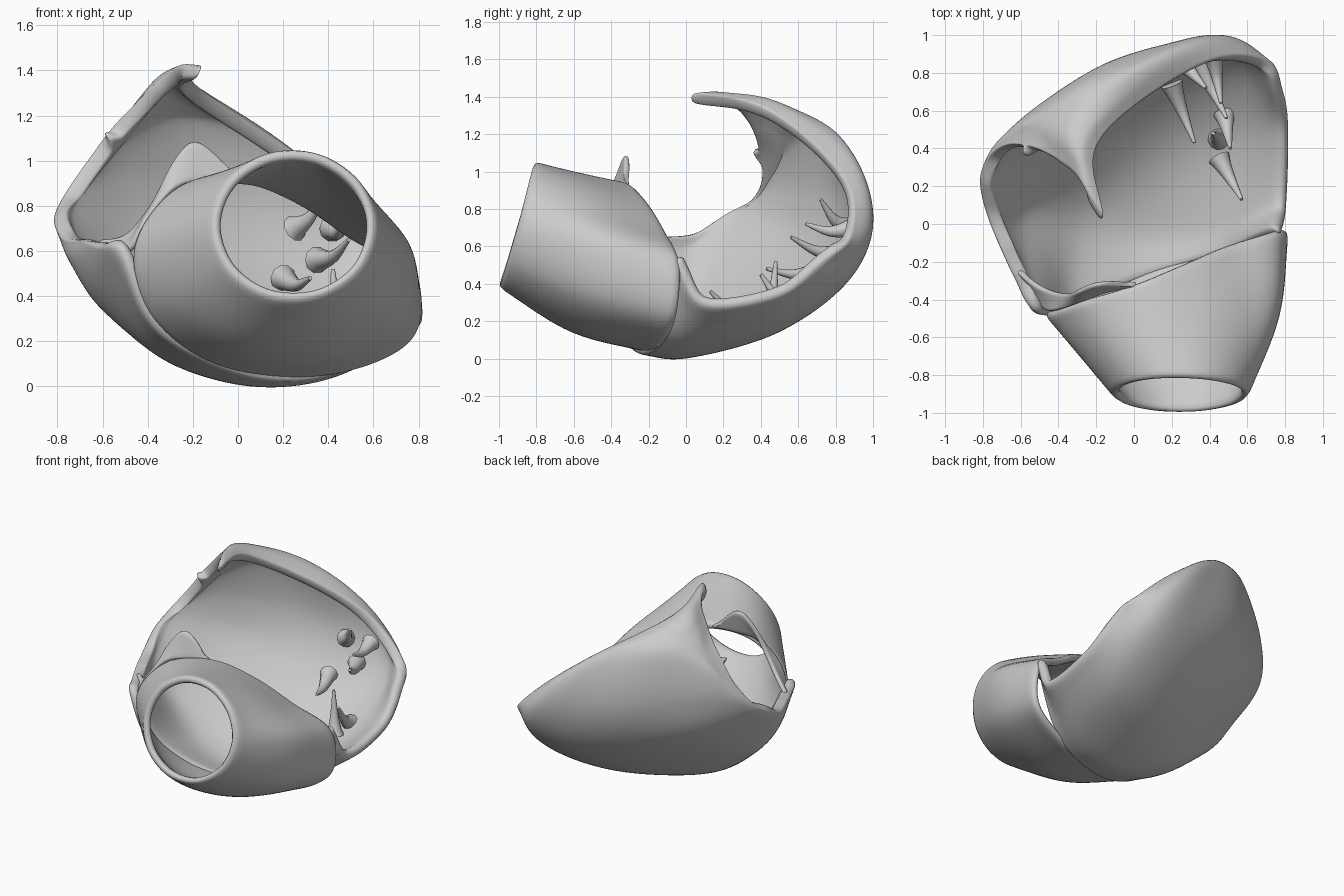
import bpy, bmesh, math
from mathutils import Vector

cube = bpy.data.objects.get("Cube")
if cube:
    bpy.data.objects.remove(cube)

grey = bpy.data.materials.new("clay grey")
grey.use_nodes = True
grey.diffuse_color = (0.6, 0.6, 0.6, 1)
grey.node_tree.nodes["Principled BSDF"].inputs["Base Color"].default_value = grey.diffuse_color


def points(*rows):
    """Control points given in hundredths of a unit."""
    return [Vector(p) / 100 for p in rows]


def smooth_path(ctrl, steps, closed=False):
    """Interpolating spline through the control points."""
    n, out = len(ctrl), []
    for i in range(n if closed else n - 1):
        p1, p2 = ctrl[i], ctrl[(i + 1) % n]
        p0 = ctrl[i - 1] if closed or i else p1 * 2 - p2
        p3 = ctrl[(i + 2) % n] if closed or i + 2 < n else p2 * 2 - p1
        for s in range(steps):
            t = s / steps
            out.append(0.5 * (2 * p1 + (p2 - p0) * t + (2 * p0 - 5 * p1 + 4 * p2 - p3) * t * t
                              + (3 * p1 - p0 - 3 * p2 + p3) * t ** 3))
    return out if closed else out + [ctrl[-1]]


def loft(name, rows, steps, thickness, centre, closed=False):
    """Smooth walled surface through rows of control points, thickened towards the centre."""
    rows = [smooth_path(r, steps, closed) for r in rows]
    bm = bmesh.new()
    grid = [[bm.verts.new(p) for p in smooth_path(col, steps)] for col in zip(*rows)]
    n = len(grid)
    for i in range(n if closed else n - 1):
        a, b = grid[i], grid[(i + 1) % n]
        for j in range(len(a) - 1):
            bm.faces.new((a[j], b[j], b[j + 1], a[j + 1]))
    bm.normal_update()
    outward = sum(f.normal.dot(f.calc_center_median() - Vector(centre)) * f.calc_area() for f in bm.faces)
    if outward < 0:
        bmesh.ops.reverse_faces(bm, faces=bm.faces)
    mesh = bpy.data.meshes.new(name)
    bm.to_mesh(mesh)
    bm.free()
    mesh.materials.append(grey)
    mesh.shade_smooth()
    obj = bpy.data.objects.new(name, mesh)
    bpy.context.collection.objects.link(obj)
    wall = obj.modifiers.new("wall", "SOLIDIFY")
    wall.thickness, wall.offset = thickness, -1
    rounding = obj.modifiers.new("rounding", "SUBSURF")
    rounding.levels = rounding.render_levels = 1


# Curled shell: every row runs from the left rim to the right rim
seam = points((-70, -14, 65), (-62, -32, 63), (-53, -49, 60), (-37, -45, 25), (10, -28, 3), (55, -14, 11), (79, -6, 56))
floor = points((-77, 2, 66), (-73, -3, 54), (-60, -2, 34), (-30, 0, 10), (10, 0, 0), (50, 5, 7), (82, 9, 29))
low_back = points((-81, 14, 70), (-75, 18, 60), (-53, 28, 40), (-15, 42, 23), (20, 48, 14), (55, 50, 17), (83, 50, 34))
back = points((-82, 24, 75), (-75, 35, 73), (-47, 58, 62), (-10, 75, 50), (30, 85, 42), (60, 87, 44), (80, 71, 51))
high_back = points((-79, 33, 82), (-72, 44, 86), (-49, 64, 87), (-15, 85, 82), (20, 96, 77), (48, 100, 74), (71, 87, 65))
crown = points((-73, 39, 91), (-67, 47, 98), (-55, 57, 108), (-28, 74, 119), (-3, 83, 118), (18, 88, 109), (36, 84, 96))
hook_root = points((-66, 42, 101), (-59, 47, 109), (-51, 51, 118), (-43, 52, 127), (-34, 52, 135), (-25, 49, 137), (-18, 44, 133))
hook = points((-58, 42, 112), (-52, 40, 119), (-45, 36, 126), (-38, 31, 133), (-32, 26, 138), (-25, 16, 143), (-15, 2, 143))
loft("curled_shell", [seam, floor, low_back, back, high_back, crown, hook_root, hook],
     6, 0.07, (0.1, 0.35, 0.8))

# Flared neck: tilted round mouth widening to the slanted seam
rear = points((78, -3, 52), (52, -10, 68), (28, -20, 84), (2, -31, 94), (-28, -41, 88),
              (-47, -48, 62), (-39, -44, 30), (-8, -30, 8), (40, -15, 4), (78, -6, 20))
mouth, middle = [], []
for i, r in enumerate(rear):
    a = math.tau * i / len(rear)
    c, s = math.cos(a), math.sin(a)
    m = Vector((0.25 + 0.355 * c, -0.91 + 0.1 * s, 0.72 + 0.335 * s))
    mouth.append(m)
    middle.append((m + r) / 2 + Vector((max(c, 0), 0, min(s, 0))) * 0.07)
loft("flared_neck", [mouth, middle, rear], 6, 0.05, (0.2, -0.5, 0.55), closed=True)

# Pointed lip folding over the upper left of the neck
lip_base = points((-62, -26, 62), (-50, -44, 60), (-42, -46, 74), (-28, -42, 88), (-14, -37, 91), (2, -33, 93))
lip_edge = points((-62, -26, 65), (-50, -34, 68), (-38, -37, 82), (-29, -36, 100), (-18, -33, 109), (-2, -33, 95))
loft("pointed_lip", [lip_base, lip_edge], 5, 0.03, (0.1, 0, 0.6))

# Curved fangs on the inner wall
fangs = [((25, 86, 70), (38, 72, 85)), ((42, 90, 70), (46, 64, 72)), ((35, 84, 56), (49, 56, 65)),
         ((20, 74, 48), (32, 43, 48)), ((45, 45, 22), (42, 48, 52)), ((48, 58, 26), (51, 40, 45)),
         ((45, 35, 20), (57, 13, 36))]
for number, fang in enumerate(fangs, 1):
    root, tip = points(*fang)
    spine = smooth_path([root, (root + tip) / 2 - Vector((0, 0, 0.03)), tip], 5)
    curve = bpy.data.curves.new("fang", "CURVE")
    curve.dimensions = "3D"
    curve.bevel_depth, curve.bevel_resolution = 0.06, 3
    curve.use_fill_caps = True
    line = curve.splines.new("POLY")
    line.points.add(len(spine) - 1)
    for k, p in enumerate(spine):
        line.points[k].co = (*p, 1)
        line.points[k].radius = 1 - 0.85 * (k / (len(spine) - 1)) ** 0.7
    line.use_smooth = True
    curve.materials.append(grey)
    bpy.context.collection.objects.link(bpy.data.objects.new(f"fang_{number}", curve))
